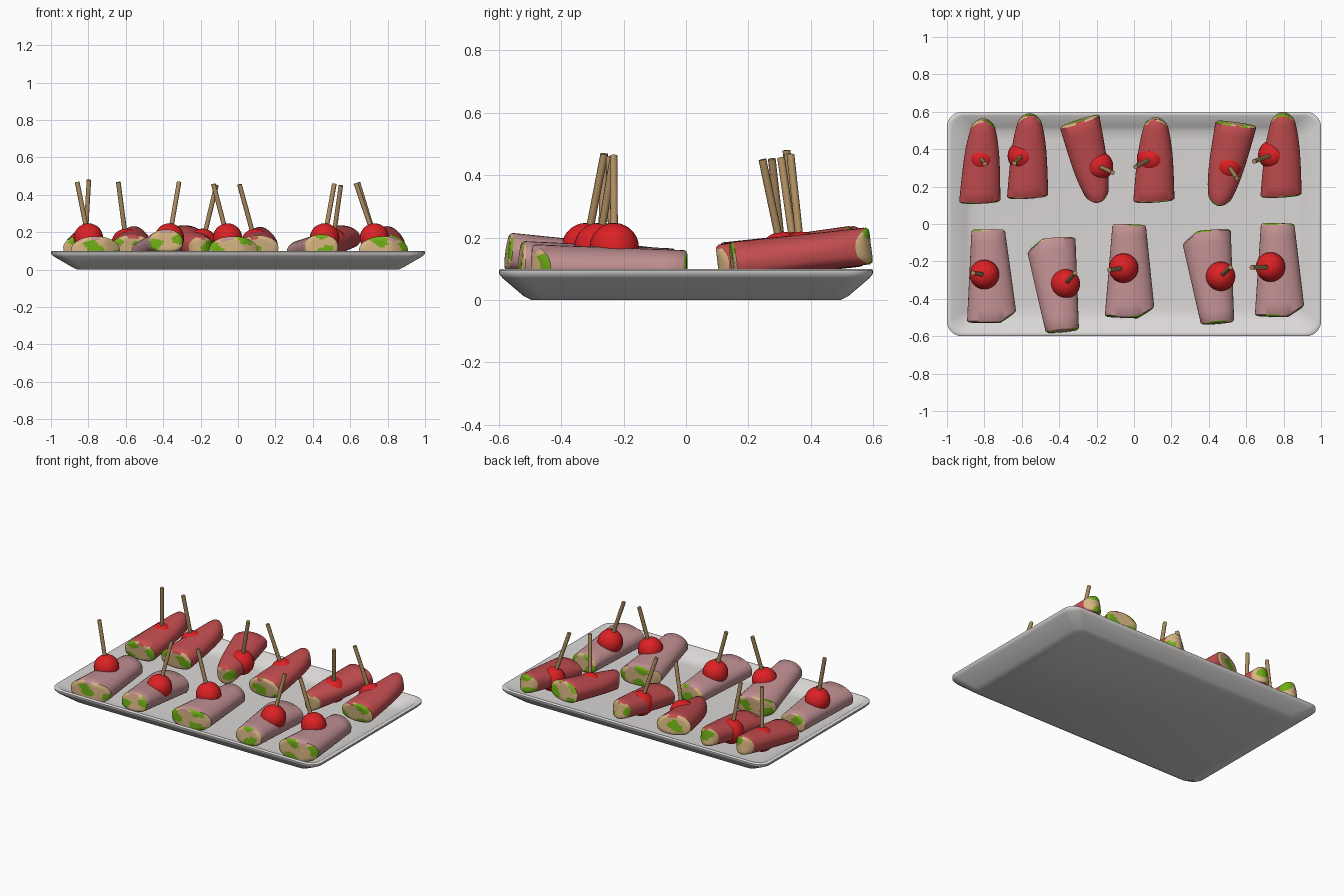
import bpy, bmesh, math
from mathutils import Vector, Matrix

if "Cube" in bpy.data.objects:
    bpy.data.objects.remove(bpy.data.objects["Cube"])


def material(name, r, g, b):
    m = bpy.data.materials.new(name)
    m.diffuse_color = (r, g, b, 1)
    m.use_nodes = True
    m.node_tree.nodes["Principled BSDF"].inputs["Base Color"].default_value = m.diffuse_color
    return m


PORCELAIN = material("porcelain", 0.70, 0.68, 0.67)
RED_MEAT = material("red_meat", 0.55, 0.075, 0.08)
PINK_MEAT = material("pink_meat", 0.54, 0.28, 0.29)
CHERRY = material("cherry_red", 0.72, 0.015, 0.018)
LEAF = material("leaf_green", 0.16, 0.42, 0.008)
BREAD = material("bread_tan", 0.68, 0.46, 0.22)
WOOD = material("wood", 0.42, 0.27, 0.12)


def finish(name, bm, mats, angle=40):
    bmesh.ops.recalc_face_normals(bm, faces=bm.faces)
    me = bpy.data.meshes.new(name)
    bm.to_mesh(me)
    bm.free()
    for m in mats:
        me.materials.append(m)
    me.shade_smooth()
    me.set_sharp_from_angle(angle=math.radians(angle))
    ob = bpy.data.objects.new(name, me)
    bpy.context.collection.objects.link(ob)
    return ob


def bridge(bm, a, b, mat=0):
    n = len(a)
    return [bm.faces.new((a[i], a[(i + 1) % n], b[(i + 1) % n], b[i])) for i in range(n)]


# Tray: rounded rectangles lofted up the outside and down into the dish
def tray():
    bm = bmesh.new()
    rings = []
    for hx, hy, r, z in [(.86, .495, .05, 0), (.885, .52, .06, .012), (.985, .588, .075, .07),
                         (1, .6, .08, .085), (1, .6, .08, .095), (.993, .594, .078, .1),
                         (.975, .578, .07, .098), (.90, .52, .06, .05), (.87, .495, .06, .038),
                         (.82, .45, .06, .034)]:
        ring = []
        for k, (sx, sy) in enumerate([(1, 1), (-1, 1), (-1, -1), (1, -1)]):
            for i in range(7):
                a = math.pi / 2 * (k + i / 6)
                ring.append(bm.verts.new((sx * (hx - r) + r * math.cos(a),
                                          sy * (hy - r) + r * math.sin(a), z)))
        rings.append(ring)
    for a, b in zip(rings, rings[1:]):
        bridge(bm, a, b)
    bm.faces.new(rings[0])
    bm.faces.new(rings[-1])
    finish("tray", bm, [PORCELAIN], 50)


# Filled roll: tapered dome section, with bread and leaf showing on both ends
N = 28


def roll(name, pink, x, y, z, turn, tilt, seed):
    def point(t, a, s, push=0):
        u = s * math.cos(a)
        sn = math.sin(a)
        v = s * (sn if sn > 0 else -abs(sn) ** 0.6)
        if pink:
            hw, h, cx = .131 - .041 * t, .072 - .010 * t, .0075 - .0175 * t
            y0, y1 = -.24 + .055 * max(0, u - .35) / .65, .24
        else:
            hw, h, cx = .11 - .022 * t - .022 * t ** 4, .066 - .007 * t, .004 * t
            y0, y1 = -.215 + .008 * u, .215 - .04 * u * u
        yy = y0 + (y1 - y0) * t + (push if t > .5 else -push)
        return (cx + hw * u, yy, h * v)

    bm = bmesh.new()

    def ring(t, s, push=0):
        return [bm.verts.new(point(t, 2 * math.pi * i / N, s, push)) for i in range(N)]

    body = [ring(i / 8, 1) for i in range(9)]
    for a, b in zip(body, body[1:]):
        bridge(bm, a, b)
    for t, edge in ((0, body[0]), (1, body[-1])):
        caps = []
        prev = edge
        for s, push in ((.9, .008), (.72, .010), (.54, .010), (.36, .010), (.18, .010)):
            cur = ring(t, s, push)
            caps += bridge(bm, prev, cur)
            prev = cur
        caps.append(bm.faces.new(prev))
        # patchy filling: leaf in blotches, a little meat along the top rim
        for f in caps:
            c = f.calc_center_median()
            blotch = math.sin(42 * c.x + seed * 1.7 + t * 2) + math.sin(60 * c.z + 18 * c.x + seed)
            if blotch > .45:
                f.material_index = 2
            elif c.z > .045 and math.sin(55 * c.x + seed) > 0:
                f.material_index = 0
            else:
                f.material_index = 1
    ob = finish(name, bm, [PINK_MEAT if pink else RED_MEAT, BREAD, LEAF], 45)
    ob.matrix_world = (Matrix.Translation((x, y, z)) @ Matrix.Rotation(math.radians(turn), 4, 'Z')
                       @ Matrix.Rotation(math.radians(tilt), 4, 'X'))


def cherry(name, c, r):
    bm = bmesh.new()
    bmesh.ops.create_uvsphere(bm, u_segments=24, v_segments=14, radius=r)
    finish(name, bm, [CHERRY], 60).location = c


def stick(name, a, b, r=.0125):
    a, b = Vector(a), Vector(b)
    d = b - a
    bm = bmesh.new()
    bmesh.ops.create_cone(bm, cap_ends=True, segments=10, radius1=r, radius2=r, depth=d.length)
    ob = finish(name, bm, [WOOD], 50)
    ob.matrix_world = Matrix.Translation((a + b) / 2) @ d.to_track_quat('Z', 'Y').to_matrix().to_4x4()


tray()

# Each row: roll x, y, z, turn, tilt | cherry x, y | stick tip x, y, z
PINK = [(-.769, -.279, .102, 0, -1, -.80, -.27, -.86, -.262, .468),
        (-.415, -.327, .124, 185, 7, -.367, -.32, -.315, -.262, .468),
        (-.024, -.252, .102, -2, -1, -.056, -.236, -.132, -.245, .458),
        (.415, -.284, .110, 185, 4, .463, -.28, .515, -.232, .458),
        (.774, -.246, .102, -1, -1, .73, -.23, .63, -.232, .462)]
RED = [(-.817, .337, .145, -2, 7, -.817, .35, -.797, .322, .48),
       (-.565, .364, .147, -1, 7, -.597, .364, -.64, .325, .468),
       (-.238, .337, .145, 194, -7, -.19, .31, -.115, .275, .452),
       (.11, .343, .143, -1, 7, .094, .35, .008, .305, .455),
       (.50, .32, .145, 168, -7, .506, .31, .55, .245, .45),
       (.79, .37, .147, -1, 7, .742, .37, .642, .335, .465)]

for label, rows, cz, pink in (("pink", PINK, .168, True), ("red", RED, .140, False)):
    for i, (x, y, z, turn, tilt, cx, cy, tx, ty, tz) in enumerate(rows, 1):
        roll(f"{label}_roll_{i}", pink, x, y, z, turn, tilt, i + (0 if pink else 5))
        cherry(f"{label}_roll_cherry_{i}", (cx, cy, cz), .079)
        stick(f"{label}_roll_stick_{i}", (cx, cy, cz), (tx, ty, tz))
